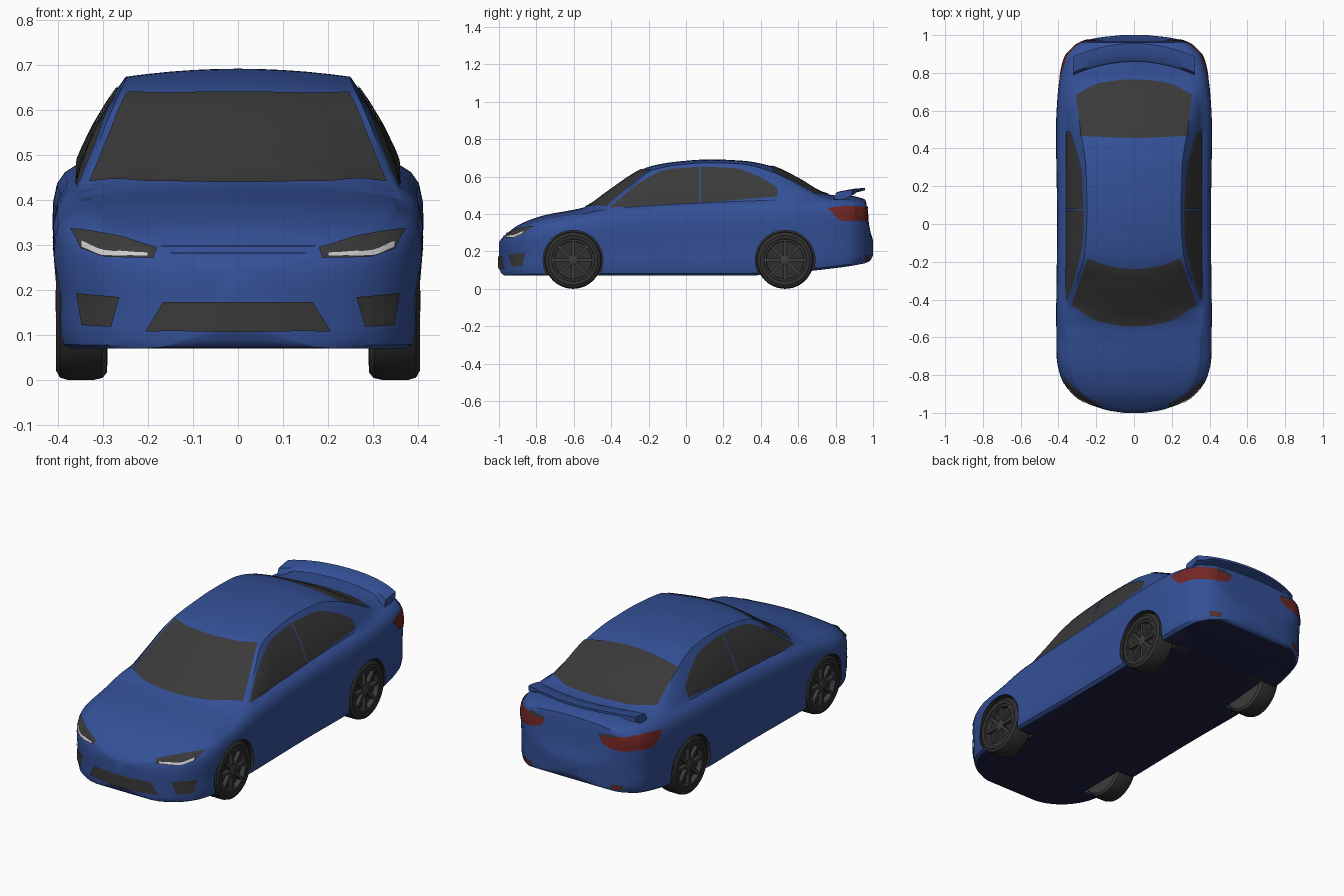
import bpy, bmesh, math
from mathutils import Vector, Matrix
from mathutils.bvhtree import BVHTree

if "Cube" in bpy.data.objects:
    bpy.data.objects.remove(bpy.data.objects["Cube"])


def material(name, r, g, b):
    m = bpy.data.materials.new(name)
    m.diffuse_color = (r, g, b, 1)
    m.use_nodes = True
    m.node_tree.nodes["Principled BSDF"].inputs["Base Color"].default_value = m.diffuse_color
    return m


BLUE = material("blue paint", 0.034, 0.081, 0.31)
GLASS = material("dark glass", 0.042, 0.042, 0.042)
RUBBER = material("black rubber", 0.03, 0.03, 0.03)
RIM = material("rim grey", 0.045, 0.045, 0.045)
RED = material("tail light red", 0.17, 0.02, 0.018)
LENS = material("pale lens", 0.6, 0.6, 0.6)
UNDER = material("underbody navy", 0.013, 0.015, 0.052)


def curve(pts, t):
    """Smooth interpolation through (t, value) points without overshoot."""
    if t <= pts[0][0]:
        return pts[0][1]
    if t >= pts[-1][0]:
        return pts[-1][1]
    d = [(b[1] - a[1]) / (b[0] - a[0]) for a, b in zip(pts, pts[1:])]
    m = [d[0]] + [0 if a * b <= 0 else 2 * a * b / (a + b) for a, b in zip(d, d[1:])] + [d[-1]]
    i = max(k for k in range(len(d)) if pts[k][0] <= t)
    h = pts[i + 1][0] - pts[i][0]
    s = (t - pts[i][0]) / h
    return ((2 * s**3 - 3 * s**2 + 1) * pts[i][1] + (s**3 - 2 * s**2 + s) * h * m[i]
            + (3 * s**2 - 2 * s**3) * pts[i + 1][1] + (s**3 - s**2) * h * m[i + 1])


def finish(bm, name, mat, angle=35):
    me = bpy.data.meshes.new(name)
    bm.to_mesh(me)
    bm.free()
    ob = bpy.data.objects.new(name, me)
    bpy.context.collection.objects.link(ob)
    me.materials.append(mat)
    smooth(ob, angle)
    return ob


def smooth(ob, angle=35):
    bpy.ops.object.select_all(action='DESELECT')
    ob.select_set(True)
    bpy.context.view_layer.objects.active = ob
    bpy.ops.object.shade_smooth_by_angle(angle=math.radians(angle))


def loft(bm, rings, caps=True):
    vs = [[bm.verts.new(p) for p in r] for r in rings]
    n = len(vs[0])
    for a, b in zip(vs, vs[1:]):
        for i in range(n):
            bm.faces.new((a[i], a[(i + 1) % n], b[(i + 1) % n], b[i]))
    if caps:
        bm.faces.new(vs[0])
        bm.faces.new(vs[-1])
    bmesh.ops.recalc_face_normals(bm, faces=bm.faces)


# Body shape along its length: half width, floor, centre line height,
# shoulder height, pillar position (share of the width) and pillar drop
WIDTH = [(-1, .05), (-.99, .12), (-.975, .18), (-.94, .27), (-.88, .345), (-.81, .388), (-.7, .41),
         (-.5, .412), (0, .407), (.5, .413), (.7, .403), (.88, .368), (.93, .33), (.96, .285),
         (.985, .2), (1, .07)]
FLOOR = [(-1, .11), (-.985, .08), (-.965, .07), (.3, .07), (.55, .085), (.75, .105), (.95, .135),
         (.985, .15), (1, .18)]
TOP = [(-1, .25), (-.98, .275), (-.94, .31), (-.89, .345), (-.75, .395), (-.6, .423), (-.54, .437),
       (-.43, .511), (-.3, .602), (-.24, .637), (-.17, .66), (-.05, .68), (.13, .692), (.3, .685),
       (.46, .655), (.6, .59), (.73, .515), (.79, .5), (.9, .495), (.96, .475), (.975, .37),
       (.985, .31), (1, .26)]
BELT = [(-1, .235), (-.94, .285), (-.87, .325), (-.75, .365), (-.6, .39), (-.43, .425), (0, .455),
        (.5, .475), (.69, .48), (.8, .477), (.9, .47), (.96, .455), (.975, .345), (1, .24)]
PILLAR = [(-1, .8), (-.87, .84), (-.6, .85), (-.43, .83), (-.3, .745), (-.17, .645), (0, .615),
          (.13, .612), (.3, .62), (.46, .67), (.6, .725), (.69, .765), (.78, .81), (.9, .84), (1, .8)]
DROP = [(-1, .01), (-.87, .02), (-.6, .025), (-.5, .045), (-.43, .08), (-.3, .065), (-.17, .022),
        (0, .018), (.3, .018), (.46, .03), (.6, .035), (.69, .028), (.78, .02), (.9, .02), (1, .01)]
SIDE = [(0, 0), (.5, 0), (.92, 0), (.96, .03), (.98, .12), (.985, .25), (.982, .4), (.99, .52),
        (1, .68), (.995, .8), (.975, .9), (.935, .96), (.875, 1)]


def section(y):
    w, zf, zt, zb = (curve(c, y) for c in (WIDTH, FLOOR, TOP, BELT))
    xp, drop = w * curve(PILLAR, y), curve(DROP, y)
    zp = zt - drop
    half = [(w * fx, zf + (zb - zf) * fz) for fx, fz in SIDE]
    for t in (.25, .5, .75, 1):
        x = w * .875 + (xp - w * .875) * t + .06 * max(zp - zb, 0) * math.sin(math.pi * t)
        half.append((x, zb + (zp - zb) * t))
    half += [(xp * f, zt - drop * f * f) for f in (.92, .8, .6, .4, .2, 0)]
    ring = half + [(-x, z) for x, z in reversed(half[1:-1])]
    return [(x, y, z) for x, z in ring]


stations = [-1, -.996, -.99, -.983, -.975, -.96, -.94, -.92, -.9, -.87, -.84]
stations += [-.81 + .03 * i for i in range(58)]
stations += [.945, .955, .96, .965, .97, .975, .98, .985, .99, .996, 1]
bm = bmesh.new()
loft(bm, [section(y) for y in stations])
bvh = BVHTree.FromBMesh(bm)
body = finish(bm, "car_body", BLUE)

# Wheel arches
AXLES, WZ, ARCH = (-.604, .53), .153, .16
spots = [(s, y) for s in (-1, 1) for y in AXLES]
bm = bmesh.new()
for s, y in spots:
    mat = Matrix.Translation((s * .435, y, WZ)) @ Matrix.Rotation(math.pi / 2, 4, 'Y')
    bmesh.ops.create_cone(bm, cap_ends=True, segments=64, radius1=ARCH, radius2=ARCH, depth=.3, matrix=mat)
cutter = finish(bm, "arch_cutter", BLUE)
cutter.hide_render = True
mod = body.modifiers.new("arches", 'BOOLEAN')
mod.operation, mod.solver, mod.object = 'DIFFERENCE', 'EXACT', cutter
bpy.context.view_layer.objects.active = body
bpy.ops.object.modifier_apply(modifier=mod.name)
bpy.data.objects.remove(cutter)
body.data.materials.clear()
for m in (BLUE, RUBBER, UNDER):
    body.data.materials.append(m)
for p in body.data.polygons:
    c = p.center
    inside = any(math.hypot(c.y - y, c.z - WZ) < ARCH + .0005 for y in AXLES)
    if inside and abs(c.x) > .25 and c.z > .09:
        p.material_index = 1
    elif p.normal.z < -.9 and c.z < .16:
        p.material_index = 2
smooth(body)


# Thin plates laid on the body between an upper and a lower outline
def patch(name, top, bottom, view, mat, side=1, off=.004, nu=24, nv=8):
    def at(pts, u):
        n = len(pts) - 1
        return [curve([(i / n, p[k]) for i, p in enumerate(pts)], u) for k in (0, 1)]
    bm = bmesh.new()
    rows = []
    for i in range(nu + 1):
        a, b = at(top, i / nu), at(bottom, i / nu)
        row = []
        for j in range(nv + 1):
            p, q = (a[k] + (b[k] - a[k]) * j / nv for k in (0, 1))
            o, d = {'side': ((2 * side, p, q), (-side, 0, 0)), 'front': ((p * side, -2, q), (0, 1, 0)),
                    'back': ((p * side, 2, q), (0, -1, 0)), 'top': ((p, q, 2), (0, 0, -1))}[view]
            hit = bvh.ray_cast(Vector(o), Vector(d))
            if hit[0] is None:
                hit = bvh.find_nearest(Vector(o))
            row.append(bm.verts.new(hit[0] + hit[1] * off))
        rows.append(row)
    for r, s in zip(rows, rows[1:]):
        for j in range(nv):
            bm.faces.new((r[j], r[j + 1], s[j + 1], s[j]))
    bm.normal_update()
    flip = [f for f in bm.faces if f.normal.dot(Vector(d)) > 0]
    bmesh.ops.reverse_faces(bm, faces=flip)
    finish(bm, name, mat)


# Windscreen, rear window, grille and hood slot trims
patch("windscreen", [(-.245, -.18), (-.13, -.222), (0, -.237), (.13, -.222), (.245, -.18)],
      [(-.33, -.428), (-.18, -.515), (0, -.542), (.18, -.515), (.33, -.428)], 'top', GLASS, nv=16)
patch("rear_window", [(-.278, .465), (0, .455), (.278, .465)],
      [(-.308, .685), (-.17, .748), (0, .765), (.17, .748), (.308, .685)], 'top', GLASS, nv=16)
patch("lower_grille", [(-.165, .173), (.165, .173)], [(-.205, .108), (.205, .108)], 'front', GLASS)
patch("slot_upper", [(-.17, .297), (.17, .297)], [(-.17, .293), (.17, .293)], 'front', BLUE, nv=1)
patch("slot_lower", [(-.15, .281), (.15, .281)], [(-.15, .278), (.15, .278)], 'front', BLUE, nv=1)

# Side windows, lamps and door seams on both sides
for s, tag in ((-1, "left"), (1, "right")):
    patch("front_window_" + tag, [(-.406, .436), (-.22, .583), (-.096, .636), (.072, .651)],
          [(-.405, .433), (.072, .457)], 'side', GLASS, s)
    patch("rear_side_window_" + tag, [(.08, .652), (.26, .642), (.396, .594), (.487, .54)],
          [(.08, .458), (.49, .492)], 'side', GLASS, s)
    patch("headlight_" + tag, [(.18, .292), (.29, .324), (.37, .335)],
          [(.187, .27), (.28, .272), (.347, .292)], 'front', GLASS, s)
    patch("headlight_lens_" + tag, [(.2, .281), (.29, .286), (.345, .307)],
          [(.2, .274), (.285, .275), (.344, .295)], 'front', LENS, s, .006, nv=2)
    patch("fog_recess_" + tag, [(.262, .184), (.357, .193)], [(.28, .118), (.345, .122)], 'front', GLASS, s)
    patch("tail_light_side_" + tag, [(.76, .432), (.86, .442), (.93, .44)],
          [(.765, .422), (.84, .362), (.93, .365)], 'side', RED, s)
    patch("tail_light_rear_" + tag, [(.16, .425), (.25, .436), (.335, .436)],
          [(.18, .385), (.25, .365), (.335, .362)], 'back', RED, s)
    patch("tail_light_trim_" + tag, [(.165, .432), (.25, .442)], [(.165, .42), (.25, .424)],
          'back', GLASS, s, .006, nu=8, nv=2)
    patch("reflector_recess_" + tag, [(.235, .178), (.292, .178)], [(.235, .15), (.292, .15)], 'back', GLASS, s, nu=6, nv=2)
    patch("rear_reflector_" + tag, [(.243, .173), (.284, .173)], [(.243, .156), (.284, .156)], 'back', RED, s, .006, nu=6, nv=2)
    for n, y, z in (("front", -.405, .42), ("middle", .062, .45)):
        patch(f"door_seam_{n}_{tag}", [(y, z), (y, .125)], [(y + .004, z), (y + .004, .125)], 'side', BLUE, s, .002, nv=1)

# Spoiler: curved wing whose ends drop onto the boot lid
bm = bmesh.new()
rings = []
for i in range(33):
    x = -.32 + .02 * i
    a = abs(x) / .32
    dy, z = -.07 * a * a, .525 - .012 * a**4
    b = .03 * min(max((a - .78) / .12, 0), 1)
    prof = [(.86, z - .008 - b * .8), (.873, z + .002), (.93, z + .012), (.957, z + .014), (.957, z + .002 - b * .5), (.9, z - .012 - b)]
    rings.append([(x, y + dy, h) for y, h in prof])
loft(bm, rings)
finish(bm, "spoiler", BLUE)


# Wheels: lathed tyre with a barrel disc, rim lip, hub and spokes
def lathe(bm, profile, s, y, caps=True, n=48):
    loft(bm, [[(s * x, y + r * math.cos(k * math.tau / n), WZ + r * math.sin(k * math.tau / n))
               for k in range(n)] for x, r in profile], caps)


for s, y in spots:
    tag = ("left" if s < 0 else "right") + ("_front" if y < 0 else "_rear")
    bm = bmesh.new()
    lathe(bm, [(.29, .11), (.292, .138), (.302, .149), (.32, .153), (.38, .153), (.396, .148),
               (.405, .132), (.402, .114), (.394, .109), (.372, .106)], s, y)
    tyre = finish(bm, "tyre_" + tag, RUBBER)
    tyre.data.materials.append(RIM)  # inner face of the wheel
    for p in tyre.data.polygons:
        p.material_index = int(p.normal.x * s < -.5)
    bm = bmesh.new()
    lathe(bm, [(.372, .112), (.399, .112), (.399, .102), (.372, .1)], s, y, False)
    lathe(bm, [(.37, .026), (.394, .026), (.398, .018)], s, y, n=24)
    for k in range(8):
        rot = Matrix.Rotation(k * math.tau / 8, 4, 'X')
        m = Matrix.Translation((s * .384, y, WZ)) @ rot @ Matrix.Translation((0, 0, .062))
        bmesh.ops.create_cube(bm, size=1, matrix=m @ Matrix.Diagonal((.02, .016, .088, 1)))
    finish(bm, "rim_" + tag, RIM)
